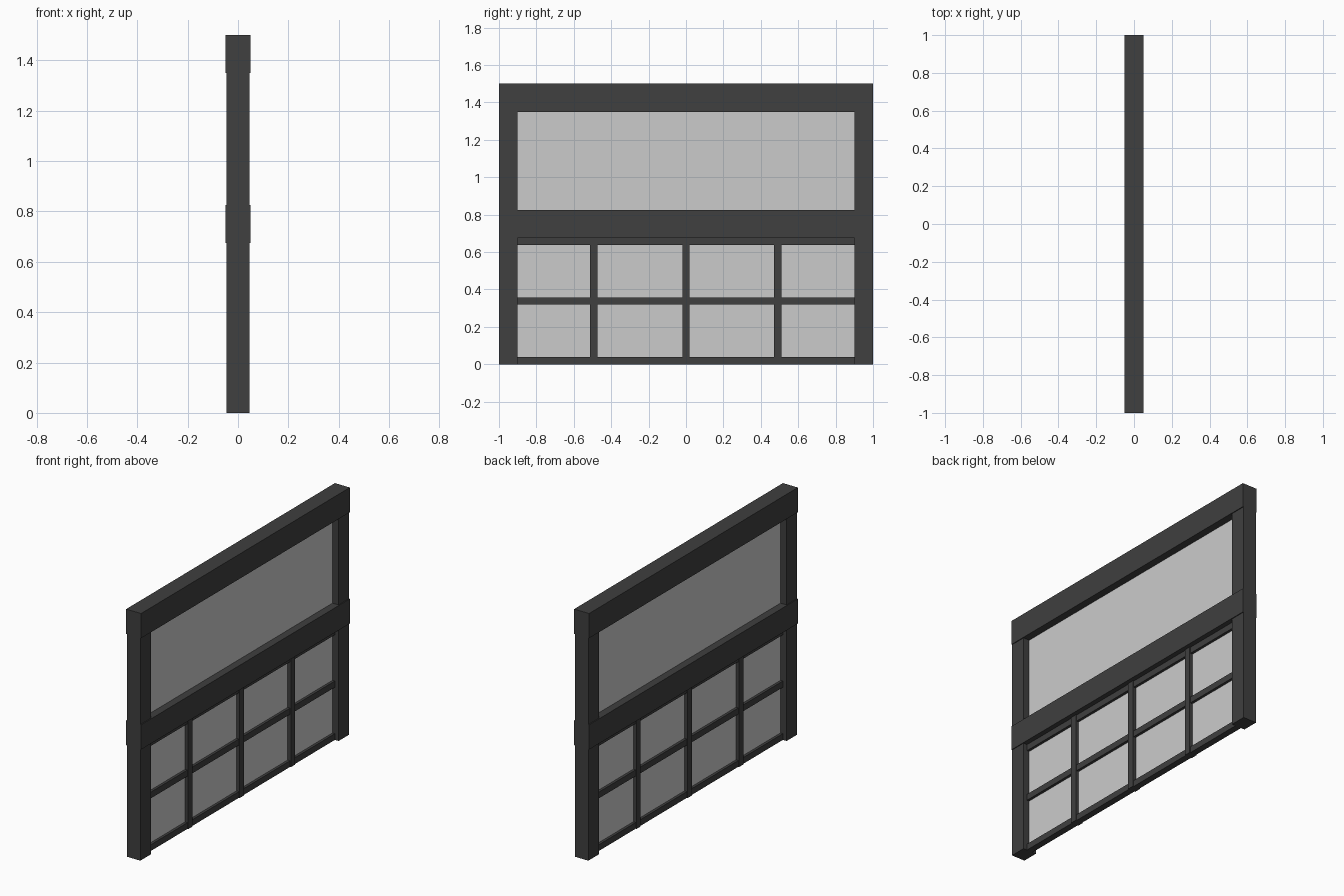
import bpy

if "Cube" in bpy.data.objects:
    bpy.data.objects.remove(bpy.data.objects["Cube"])

frame_mat = bpy.data.materials.new("dark_frame")
frame_mat.diffuse_color = (0.05, 0.05, 0.05, 1)
frame_mat.use_nodes = True
frame_mat.node_tree.nodes["Principled BSDF"].inputs["Base Color"].default_value = frame_mat.diffuse_color


def box(name, half_x, y0, y1, z0, z1, mat=frame_mat):
    """Box centred on x = 0 spanning the given y and z ranges."""
    bpy.ops.mesh.primitive_cube_add(size=1, location=(0, (y0 + y1) / 2, (z0 + z1) / 2))
    ob = bpy.context.object
    ob.name = name
    ob.scale = (2 * half_x, y1 - y0, z1 - z0)
    bpy.ops.object.transform_apply(location=False, rotation=False, scale=True)
    if mat:
        ob.data.materials.append(mat)
    return ob


# side posts
box("left_post", 0.045, -1, -0.9, 0, 1.35)
box("right_post", 0.045, 0.9, 1, 0, 1.35)

# wide rails, slightly proud of the posts
box("top_rail", 0.05, -1, 1, 1.35, 1.5)
box("middle_rail", 0.05, -1, 1, 0.675, 0.825)

# thin horizontal glazing bars
for i, z in enumerate((0, 0.319, 0.637)):
    box(f"horizontal_bar_{i + 1}", 0.02, -0.9, 0.9, z, z + 0.038)

# vertical glazing bars, a little deeper
for i, y in enumerate((-0.493, 0, 0.49)):
    box(f"vertical_bar_{i + 1}", 0.025, y - 0.02, y + 0.02, 0, 0.675)

# glass panes
box("upper_glass", 0.004, -0.9, 0.9, 0.825, 1.35, None)
box("lower_glass", 0.004, -0.9, 0.9, 0.01, 0.675, None)
